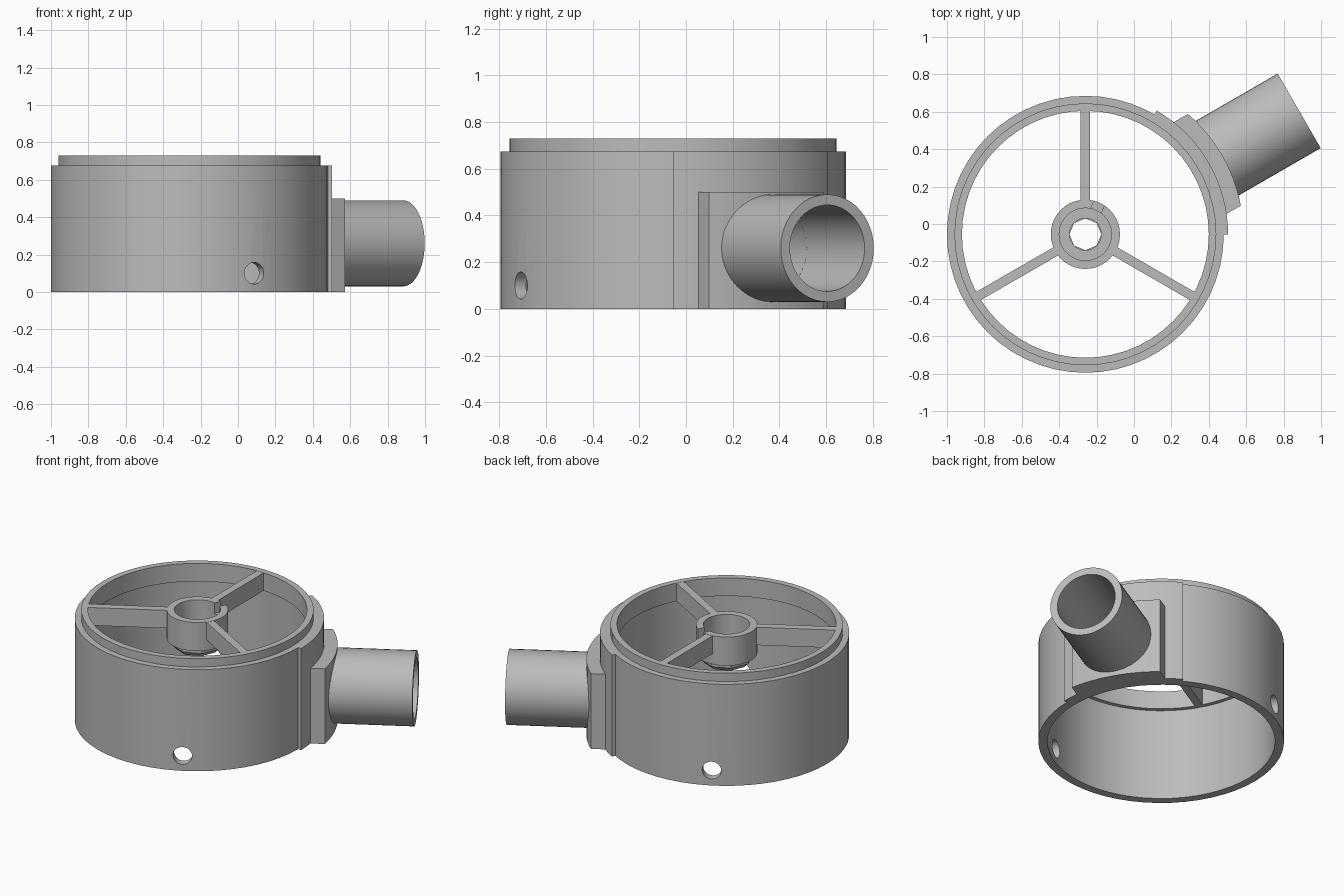
import bpy, bmesh, math
from mathutils import Matrix, Vector

cube = bpy.data.objects.get("Cube")
if cube:
    bpy.data.objects.remove(cube, do_unlink=True)

grey = bpy.data.materials.new("plain grey")
grey.use_nodes = True
grey.diffuse_color = (0.5, 0.5, 0.5, 1)
grey.node_tree.nodes["Principled BSDF"].inputs["Base Color"].default_value = (0.5, 0.5, 0.5, 1)

CENTRE = Vector((-0.26, -0.055, 0))
PORT_ANGLE = math.radians(30)
PORT_Z = 0.26


def finish(bm, name, matrix=None):
    """Turn a bmesh made around the ring axis into a placed object."""
    bmesh.ops.recalc_face_normals(bm, faces=bm.faces)
    bm.transform(Matrix.Translation(CENTRE) @ (matrix or Matrix()))
    mesh = bpy.data.meshes.new(name)
    bm.to_mesh(mesh)
    bm.free()
    mesh.materials.append(grey)
    obj = bpy.data.objects.new(name, mesh)
    bpy.context.collection.objects.link(obj)
    return obj


def lathe(name, profile, sides, matrix=None):
    """Spin a closed (radius, z) profile about z."""
    bm = bmesh.new()
    rings = []
    for i in range(sides):
        a = 2 * math.pi * i / sides
        rings.append([bm.verts.new((r * math.cos(a), r * math.sin(a), z)) for r, z in profile])
    n = len(profile)
    for i in range(sides):
        p, q = rings[i], rings[(i + 1) % sides]
        for j in range(n):
            k = (j + 1) % n
            bm.faces.new((p[j], q[j], q[k], p[k]))
    return finish(bm, name, matrix)


def tube(name, outer, inner, z0, z1, sides, matrix=None):
    return lathe(name, [(outer, z0), (outer, z1), (inner, z1), (inner, z0)], sides, matrix)


def prism(name, outline, z0, z1, matrix=None):
    """Extrude a flat outline upwards."""
    bm = bmesh.new()
    face = bm.faces.new([bm.verts.new((x, y, z0)) for x, y in outline])
    top = bmesh.ops.extrude_face_region(bm, geom=[face])["geom"]
    verts = [g for g in top if isinstance(g, bmesh.types.BMVert)]
    bmesh.ops.translate(bm, verts=verts, vec=(0, 0, z1 - z0))
    return finish(bm, name, matrix)


def box(name, x0, x1, width, z0, z1, angle):
    w = width / 2
    return prism(name, [(x0, -w), (x1, -w), (x1, w), (x0, w)], z0, z1,
                 Matrix.Rotation(angle, 4, "Z"))


def sideways(angle, z):
    """Matrix that lays the z axis along a horizontal direction."""
    return (Matrix.Translation((0, 0, z)) @ Matrix.Rotation(angle, 4, "Z")
            @ Matrix.Rotation(math.pi / 2, 4, "Y"))


def rod_cutter(name, radius, x0, x1, angle, z):
    bm = bmesh.new()
    bmesh.ops.create_cone(bm, cap_ends=True, segments=32, radius1=radius, radius2=radius,
                          depth=x1 - x0, matrix=Matrix.Translation((0, 0, (x0 + x1) / 2)))
    return finish(bm, name, sideways(angle, z))


def cut(obj, *cutters):
    for c in cutters:
        m = obj.modifiers.new("cut", "BOOLEAN")
        m.operation = "DIFFERENCE"
        m.solver = "EXACT"
        m.object = c
    bpy.context.view_layer.update()
    mesh = bpy.data.meshes.new_from_object(obj.evaluated_get(bpy.context.evaluated_depsgraph_get()))
    obj.modifiers.clear()
    obj.data = mesh


def arc(radius, half_angle, steps):
    return [(radius * math.cos(a), radius * math.sin(a))
            for a in (half_angle * (2 * i / steps - 1) for i in range(steps + 1))]


# Ring housing with a stepped lip on top and a wider bore below
housing = lathe("ring_housing", [(0.74, 0), (0.74, 0.675), (0.70, 0.675), (0.70, 0.73),
                                 (0.66, 0.73), (0.66, 0.61), (0.686, 0.61), (0.686, 0)], 56)

# Reinforced wall and curved saddle behind the side port
turn = Matrix.Rotation(PORT_ANGLE, 4, "Z")
half = math.radians(30)
wall = prism("port_wall", arc(0.763, half, 16) + arc(0.715, half, 16)[::-1], 0, 0.675, turn)
HALF_WIDTH = 0.283
saddle = prism("port_saddle", arc(0.845, math.asin(HALF_WIDTH / 0.845), 12)
               + arc(0.72, math.asin(HALF_WIDTH / 0.72), 12)[::-1], 0, 0.5, turn)

# Side port pipe
pipe = tube("port_pipe", 0.23, 0.185, 0.77, 1.32, 48, sideways(PORT_ANGLE, PORT_Z))

# Port bore and two small screw holes
bore = rod_cutter("bore_cutter", 0.185, 0.5, 1.5, PORT_ANGLE, PORT_Z)
holes = [rod_cutter("screw_hole_cutter", 0.058, 0.55, 0.85, math.radians(a), 0.1)
         for a in (-62, 118)]
cut(housing, bore, *holes)
cut(wall, bore)
cut(saddle, bore)

# Centre hub: counterbored cup, narrower faceted foot and a notch in the rim
hub = lathe("centre_hub", [(0.185, 0.54), (0.185, 0.73), (0.14, 0.73), (0.14, 0.57),
                           (0.085, 0.57), (0.085, 0.54)], 40)
notch = box("notch_cutter", 0.11, 0.22, 0.06, 0.66, 0.8, math.radians(66))
cut(hub, notch)
foot = lathe("hub_foot", [(0.13, 0.48), (0.16, 0.51), (0.16, 0.545), (0.085, 0.545),
                          (0.085, 0.48)], 8)

# Three spokes
for i, name in enumerate(("back_spoke", "right_spoke", "left_spoke")):
    box(name, 0.165, 0.675, 0.05, 0.61, 0.729, math.radians(90 + 120 * i))

# Remove the cutters and smooth the round parts
for c in (bore, notch, *holes):
    bpy.data.objects.remove(c, do_unlink=True)
bpy.ops.object.select_all(action="DESELECT")
for obj in (housing, wall, saddle, pipe, hub):
    obj.select_set(True)
    bpy.context.view_layer.objects.active = obj
bpy.ops.object.shade_smooth_by_angle(angle=math.radians(30))
